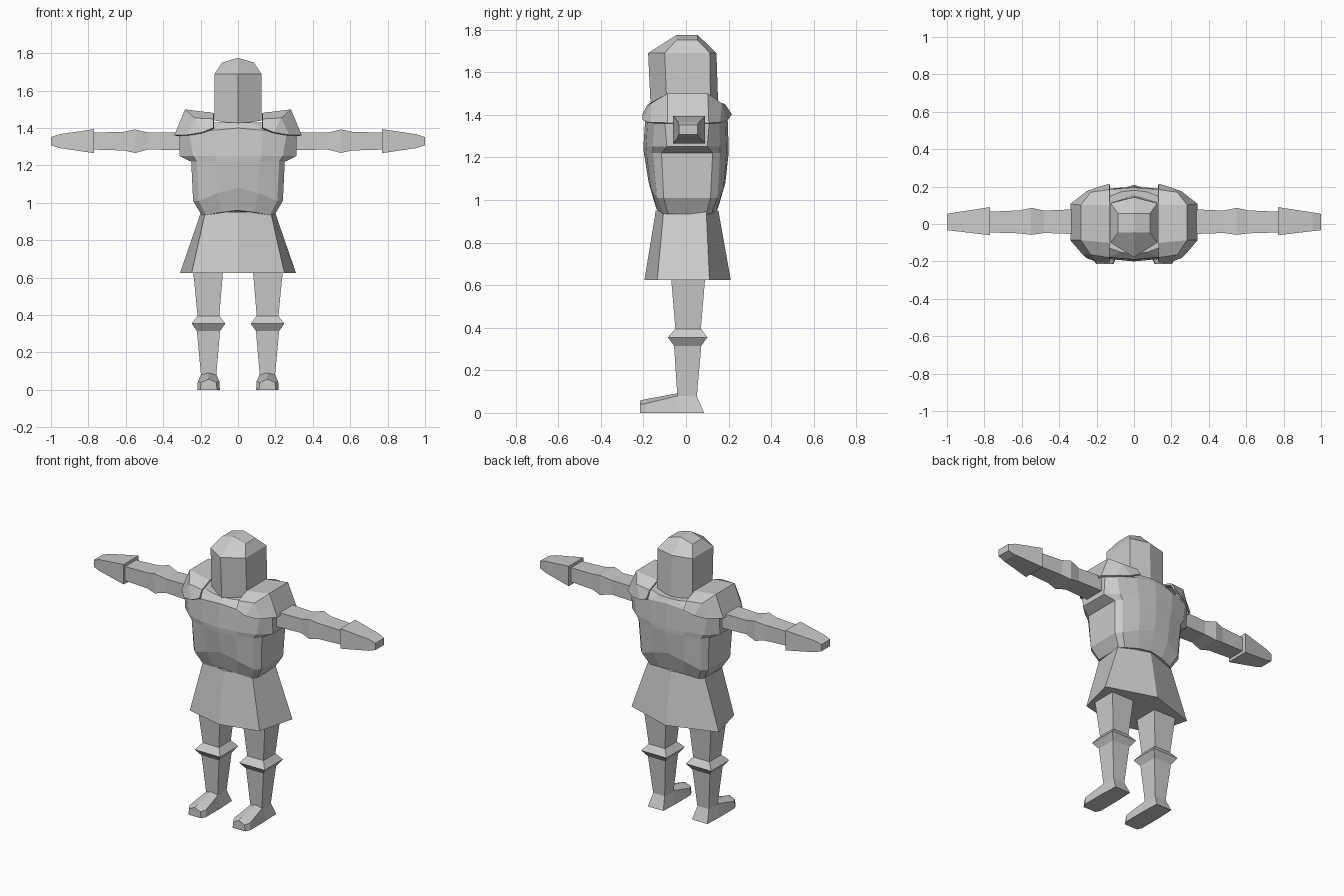
import bpy, bmesh

if "Cube" in bpy.data.objects:
    bpy.data.objects.remove(bpy.data.objects["Cube"])

steel = bpy.data.materials.new("plain_grey")
steel.diffuse_color = (0.6, 0.6, 0.6, 1)
steel.use_nodes = True
steel.node_tree.nodes["Principled BSDF"].inputs["Base Color"].default_value = steel.diffuse_color


def loft(name, rings, mirror=False, closed=True, thick=0):
    """Skin a list of equal-length point rings; closed rings get end caps."""
    bm = bmesh.new()
    vs = [[bm.verts.new(p) for p in r] for r in rings]
    n = len(rings[0])
    for a, b in zip(vs, vs[1:]):
        for i in range(n if closed else n - 1):
            j = (i + 1) % n
            bm.faces.new((a[i], a[j], b[j], b[i]))
    if closed:
        bm.faces.new(vs[0][::-1])
        bm.faces.new(vs[-1])
    bmesh.ops.remove_doubles(bm, verts=bm.verts, dist=0.0005)
    bmesh.ops.recalc_face_normals(bm, faces=bm.faces)
    me = bpy.data.meshes.new(name)
    bm.to_mesh(me)
    bm.free()
    me.materials.append(steel)
    ob = bpy.data.objects.new(name, me)
    bpy.context.collection.objects.link(ob)
    if thick:
        m = ob.modifiers.new("thickness", 'SOLIDIFY')
        m.thickness = thick
        m.offset = 0
    if mirror:
        m = ob.modifiers.new("mirror", 'MIRROR')
        m.use_axis[0] = True
        m.use_mirror_merge = False
    return ob


def both(half):
    """Complete a right-half outline (front to back) across x = 0."""
    return half + [(-x, y, z) for x, y, z in reversed(half) if x > 0]


# six-sided outline with a point at front and back
def hex_ring(wf, wb, f, cf, cb, b, z, zc, zb):
    return both([(0, f, zc), (wf, cf, z), (wb, cb, z), (0, b, zb)])


# helmet: pointed face and a faceted crown ending in a ridge
loft("helmet", [hex_ring(*r) for r in (
    (.125, .125, -.165, -.09, .115, .152, 1.44, 1.42, 1.42),
    (.125, .125, -.178, -.1, .112, .143, 1.69, 1.69, 1.69),
    (.085, .085, -.046, -.045, .055, .056, 1.75, 1.774, 1.774),
    (.002, .002, -.046, -.045, .055, .056, 1.775, 1.775, 1.775))])

# flared skirt
loft("skirt", [hex_ring(*r) for r in (
    (.175, .198, -.142, -.105, .095, .152, .95, .95, .95),
    (.248, .31, -.195, -.135, .11, .21, .625, .625, .625))])


# breastplate: side width, corner width, front, back, side depths, height, centre lift
def torso_ring(w, c, f, b, sf, sb, z, dz):
    return both([(0, f, z + dz), (.52 * c, .94 * f, z + dz * .6), (c, .78 * f, z),
                 (w, sf, z), (w, sb, z), (c, .8 * b, z),
                 (.52 * c, .95 * b, z + dz * .6), (0, b, z + dz)])


loft("breastplate", [torso_ring(*r) for r in (
    (.195, .17, -.14, .15, -.085, .095, .935, .025),
    (.24, .21, -.175, .185, -.105, .115, 1.01, .07),
    (.25, .22, -.198, .2, -.115, .125, 1.22, 0),
    (.312, .24, -.2, .2, -.09, .1, 1.25, 0),
    (.312, .26, -.19, .195, -.1, .11, 1.37, .03),
    (.16, .14, -.16, .18, -.09, .1, 1.43, 0))])


# legs with a flared knee guard
def leg_ring(cx, hx, y0, y1, z):
    return [(cx - hx, y0, z), (cx + hx, y0, z), (cx + hx, y1, z), (cx - hx, y1, z)]


loft("leg", [leg_ring(*r) for r in (
    (.16, .082, -.072, .092, .66),
    (.158, .058, -.05, .07, .395),
    (.158, .09, -.085, .1, .355),
    (.158, .062, -.056, .072, .315),
    (.157, .04, -.04, .05, .07))], mirror=True)


# feet, lofted from heel to toe with a ridge along the top
def foot_ring(hb, ht, yb, yt, z, zc):
    c = .157
    return [(c - hb, yb, 0), (c + hb, yb, 0), (c + ht, yt, z),
            (c, yt, zc), (c - ht, yt, z)]


loft("foot", [foot_ring(*r) for r in (
    (.055, .04, .085, .05, .08, .08),
    (.06, .042, -.03, -.04, .08, .092),
    (.06, .058, -.185, -.185, .045, .065),
    (.045, .04, -.215, -.215, .04, .058))], mirror=True)


# arms: upper arm, elbow bulge, forearm
def arm_ring(x, hz, y0, y1):
    z = 1.33
    return [(x, y0, z - hz), (x, y1, z - hz), (x, y1, z + hz), (x, y0, z + hz)]


loft("arm", [arm_ring(*r) for r in (
    (.28, .048, -.055, .08),
    (.48, .045, -.048, .072),
    (.55, .063, -.058, .086),
    (.61, .05, -.05, .073),
    (.78, .045, -.045, .065))], mirror=True)

# gauntlet: wide cuff tapering to the fingertips
loft("gauntlet", [arm_ring(*r) for r in (
    (.77, .064, -.06, .09),
    (.955, .037, -.038, .062),
    (1.0, .022, -.033, .054))], mirror=True)

# shoulder guards: inner edge, ridge and outer rim
loft("shoulder_guard", [
    [(.13, -.2, 1.4), (.13, -.175, 1.445), (.13, -.1, 1.475), (.13, .1, 1.475),
     (.13, .18, 1.445), (.13, .21, 1.4)],
    [(.19, -.2, 1.375), (.23, -.16, 1.45), (.28, -.085, 1.495), (.28, .1, 1.495),
     (.23, .165, 1.45), (.19, .192, 1.375)],
    [(.25, -.178, 1.365), (.27, -.16, 1.362), (.335, -.085, 1.36), (.335, .105, 1.36),
     (.27, .155, 1.362), (.25, .17, 1.365)]],
    mirror=True, closed=False, thick=.012)
